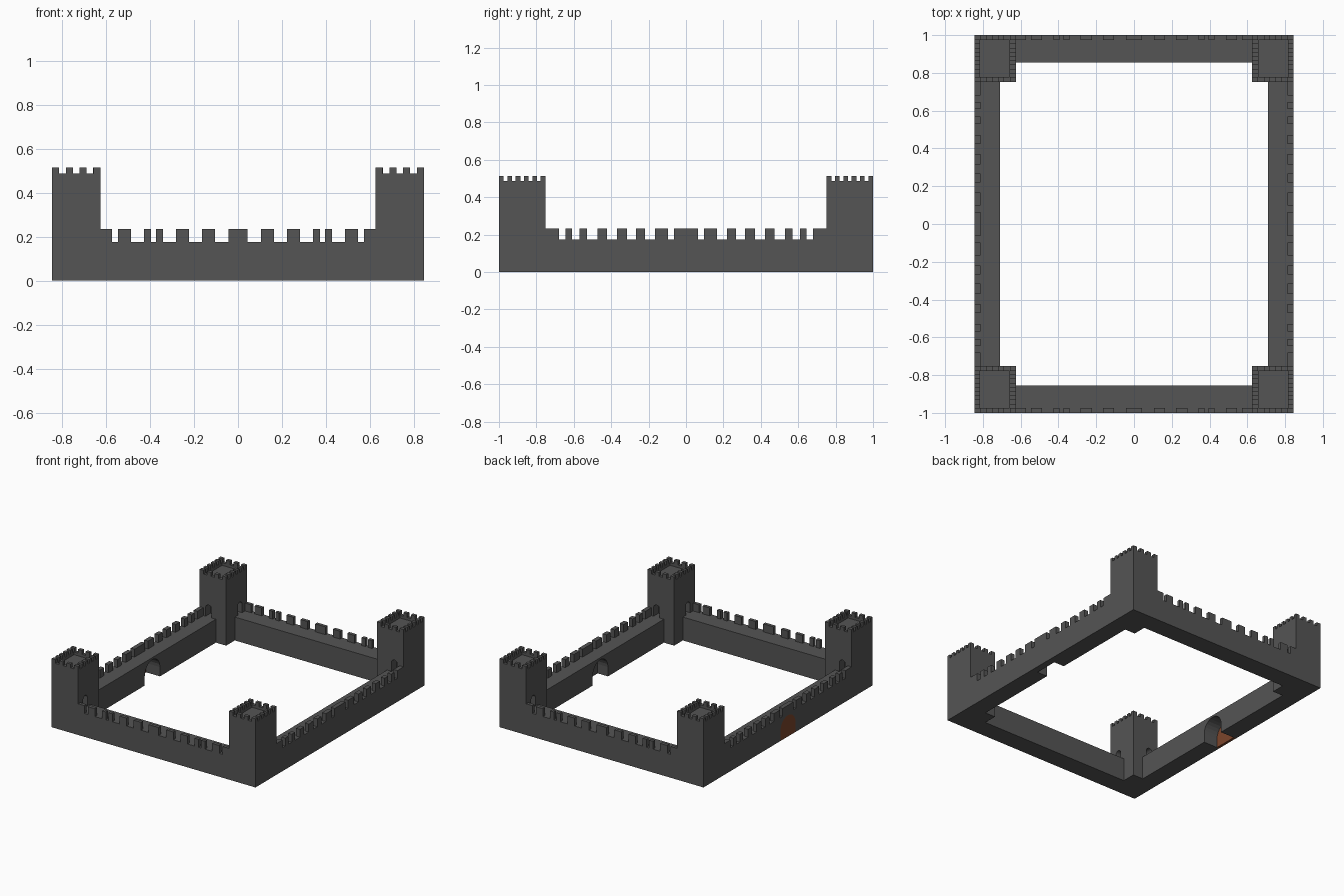
import bpy, bmesh, math
from mathutils import Vector

if "Cube" in bpy.data.objects:
    bpy.data.objects.remove(bpy.data.objects["Cube"])

X, Y = 0.845, 1.0            # outer half sizes
TX, TY = 0.625, 0.752        # inner tower faces
WX, WY = 0.71, 0.855         # inner wall faces
WALK, WALL_TOP = 0.175, 0.234
ROOF, TOWER_TOP = 0.486, 0.514


def material(name, color):
    m = bpy.data.materials.new(name)
    m.diffuse_color = (*color, 1)
    m.use_nodes = True
    m.node_tree.nodes["Principled BSDF"].inputs["Base Color"].default_value = m.diffuse_color
    return m


STONE = material("stone", (0.09, 0.09, 0.09))
WOOD = material("wood", (0.2, 0.06, 0.025))


def box(bm, x0, x1, y0, y1, z0, z1):
    r = bmesh.ops.create_cube(bm, size=1)
    for v in r["verts"]:
        v.co = Vector(((x0 + x1) / 2 + v.co.x * (x1 - x0),
                       (y0 + y1) / 2 + v.co.y * (y1 - y0),
                       (z0 + z1) / 2 + v.co.z * (z1 - z0)))


def arch(bm, axis, center, d0, d1, z0, width, spring):
    """Round-topped prism running along an axis from d0 to d1."""
    r = width / 2
    pts = [(-r, z0), (r, z0)]
    pts += [(r * math.cos(math.pi * i / 12), spring + r * math.sin(math.pi * i / 12))
            for i in range(13)]

    def place(p, d):
        return (d, center + p[0], p[1]) if axis == "x" else (center + p[0], d, p[1])
    a = [bm.verts.new(place(p, d0)) for p in pts]
    b = [bm.verts.new(place(p, d1)) for p in pts]
    n = len(pts)
    faces = [bm.faces.new(a), bm.faces.new(b)]
    for i in range(n):
        j = (i + 1) % n
        faces.append(bm.faces.new((a[i], a[j], b[j], b[i])))
    bmesh.ops.recalc_face_normals(bm, faces=faces)


def finish(bm, name, mat=STONE, mirror=(False, False), cutter=None):
    me = bpy.data.meshes.new(name)
    bm.to_mesh(me)
    bm.free()
    ob = bpy.data.objects.new(name, me)
    bpy.context.collection.objects.link(ob)
    me.materials.append(mat)
    if cutter:
        mod = ob.modifiers.new("openings", "BOOLEAN")
        mod.operation, mod.object, mod.solver = "DIFFERENCE", cutter, "EXACT"
    if any(mirror):
        mod = ob.modifiers.new("mirror", "MIRROR")
        mod.use_axis = (mirror[0], mirror[1], False)
        mod.use_mirror_merge = False
    return ob


def make_cutter(bm, name):
    ob = finish(bm, name)
    ob.hide_render = True
    ob.display_type = "WIRE"
    return ob


# Corner towers: sunken roof and small doors onto the wall walks
bm = bmesh.new()
box(bm, TX + 0.035, X - 0.03, TY + 0.025, Y - 0.025, ROOF - 0.02, 0.6)
arch(bm, "y", 0.77, TY - 0.02, TY + 0.06, WALK, 0.05, WALK + 0.065)
arch(bm, "x", 0.915, TX - 0.02, TX + 0.06, WALK, 0.05, WALK + 0.065)
tower_cut = make_cutter(bm, "tower_cutter")
bm = bmesh.new()
box(bm, TX, X, TY, Y, 0, ROOF)
finish(bm, "towers", mirror=(True, True), cutter=tower_cut)

# Tower battlements
bm = bmesh.new()
for i in range(4):
    x = TX + i * (X - TX - 0.032) / 3
    for y0, y1 in ((TY, TY + 0.025), (Y - 0.025, Y)):
        box(bm, x, x + 0.032, y0, y1, ROOF, TOWER_TOP)
for i in range(1, 5):
    y = TY + i * (Y - TY - 0.025) / 5
    for x0, x1 in ((TX, TX + 0.035), (X - 0.03, X)):
        box(bm, x0, x1, y, y + 0.025, ROOF, TOWER_TOP)
finish(bm, "tower_battlements", mirror=(True, True))

# Front and back walls
bm = bmesh.new()
box(bm, -TX, TX, WY, Y, 0, WALK)
finish(bm, "end_walls", mirror=(False, True))

# Side walls: blind arch on the right, gateway through the left
for side, name, outer in ((1, "right_wall", 0.745), (-1, "left_wall", 0.9)):
    bm = bmesh.new()
    arch(bm, "x", 0, side * 0.65, side * (outer + 0.05), -0.05, 0.18, 0.07)
    cut = make_cutter(bm, name + "_cutter")
    bm = bmesh.new()
    a, b = sorted((side * WX, side * X))
    box(bm, a, b, -TY, TY, 0, WALK)
    finish(bm, name, cutter=cut)

# Wooden gate
bm = bmesh.new()
arch(bm, "x", 0, -X, -X + 0.02, 0, 0.18, 0.07)
finish(bm, "gate", WOOD)

# Wall battlements, half of each row then mirrored
bm = bmesh.new()
for a, b in ((0.105, 0.164), (0.223, 0.282), (0.341, 0.373),
             (0.395, 0.427), (0.486, 0.545), (0.573, TX)):
    box(bm, a, b, Y - 0.025, Y, WALK, WALL_TOP)
for a, b in ((0.097, 0.166), (0.22, 0.268), (0.316, 0.37), (0.423, 0.472),
             (0.53, 0.57), (0.61, 0.645), (0.68, TY)):
    box(bm, X - 0.032, X, a, b, WALK, WALL_TOP)
finish(bm, "wall_battlements", mirror=(True, True))
bm = bmesh.new()
for s in (-1, 1):
    a, b = sorted((s * Y, s * (Y - 0.025)))
    box(bm, -0.043, 0.043, a, b, WALK, WALL_TOP)
    a, b = sorted((s * X, s * (X - 0.032)))
    box(bm, a, b, -0.063, 0.063, WALK, WALL_TOP)
finish(bm, "middle_battlements")
